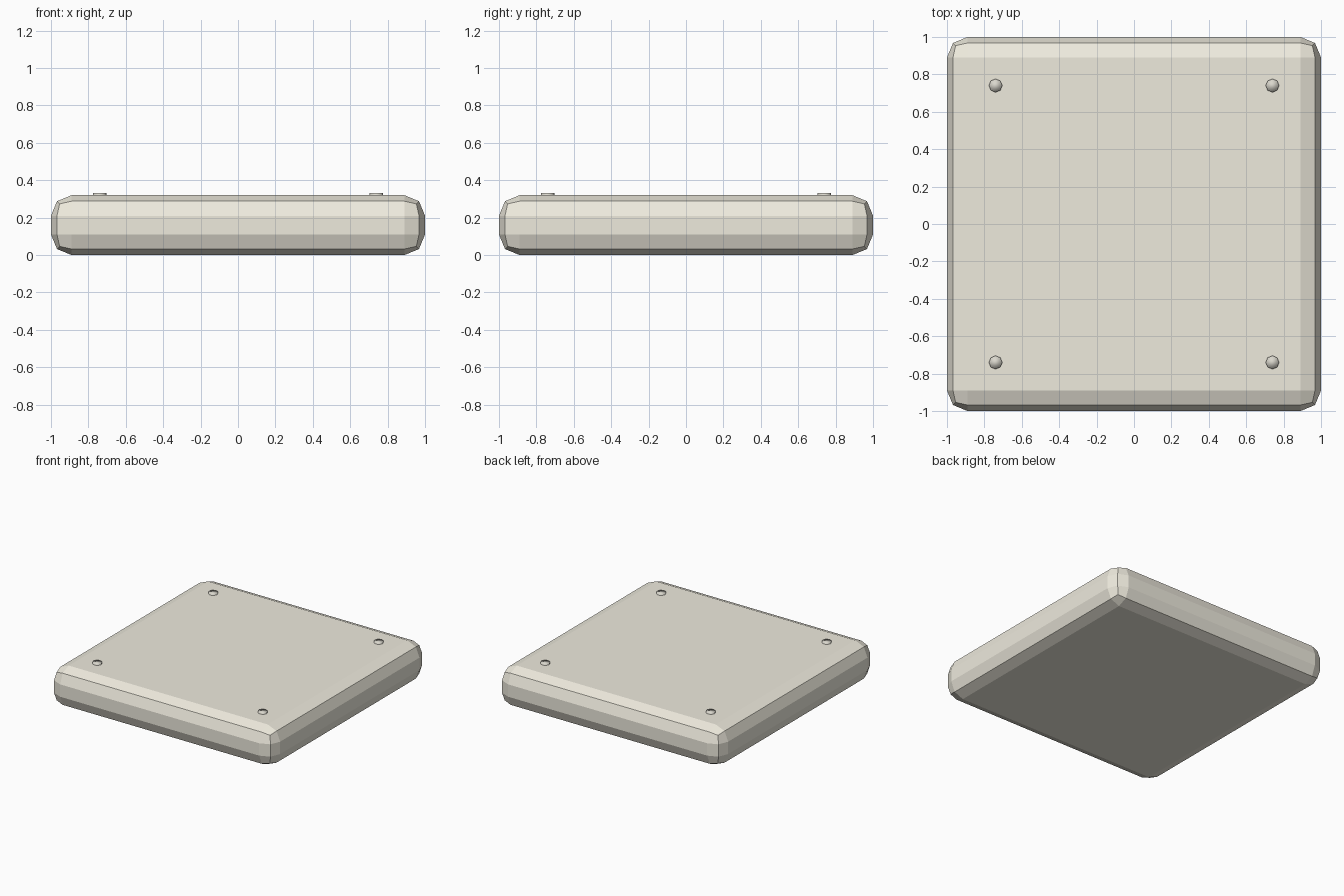
import bpy, bmesh
from mathutils import Matrix

if "Cube" in bpy.data.objects:
    bpy.data.objects.remove(bpy.data.objects["Cube"])


def make_object(name, bm, mat, smooth=False):
    mesh = bpy.data.meshes.new(name)
    bm.normal_update()
    for f in bm.faces:
        f.smooth = smooth
    bm.to_mesh(mesh)
    bm.free()
    mesh.materials.append(mat)
    obj = bpy.data.objects.new(name, mesh)
    bpy.context.collection.objects.link(obj)
    return obj


def make_material(name, color):
    mat = bpy.data.materials.new(name)
    mat.diffuse_color = (*color, 1)
    mat.use_nodes = True
    mat.node_tree.nodes["Principled BSDF"].inputs["Base Color"].default_value = mat.diffuse_color
    return mat


HEIGHT = 0.32
cream = make_material("cream", (0.86, 0.83, 0.73))
stud_mat = make_material("stud_cream", (0.7, 0.68, 0.61))

# Square slab with chamfered, two-segment rounded edges
bm = bmesh.new()
bmesh.ops.create_cube(bm, size=1, matrix=Matrix.Translation((0, 0, HEIGHT / 2))
                      @ Matrix.Diagonal((2, 2, HEIGHT, 1)))
bmesh.ops.bevel(bm, geom=bm.edges[:], offset=0.11, segments=2,
                profile=0.5, affect='EDGES')
make_object("slab", bm, cream)

# Four low studs near the corners
for i, (sx, sy) in enumerate([(-1, -1), (1, -1), (-1, 1), (1, 1)]):
    bm = bmesh.new()
    bmesh.ops.create_cone(bm, cap_ends=True, segments=8, radius1=0.036,
                          radius2=0.036, depth=0.03,
                          matrix=Matrix.Translation((0.74 * sx, 0.74 * sy, HEIGHT - 0.004)))
    make_object(f"stud_{i + 1}", bm, stud_mat, smooth=True)
